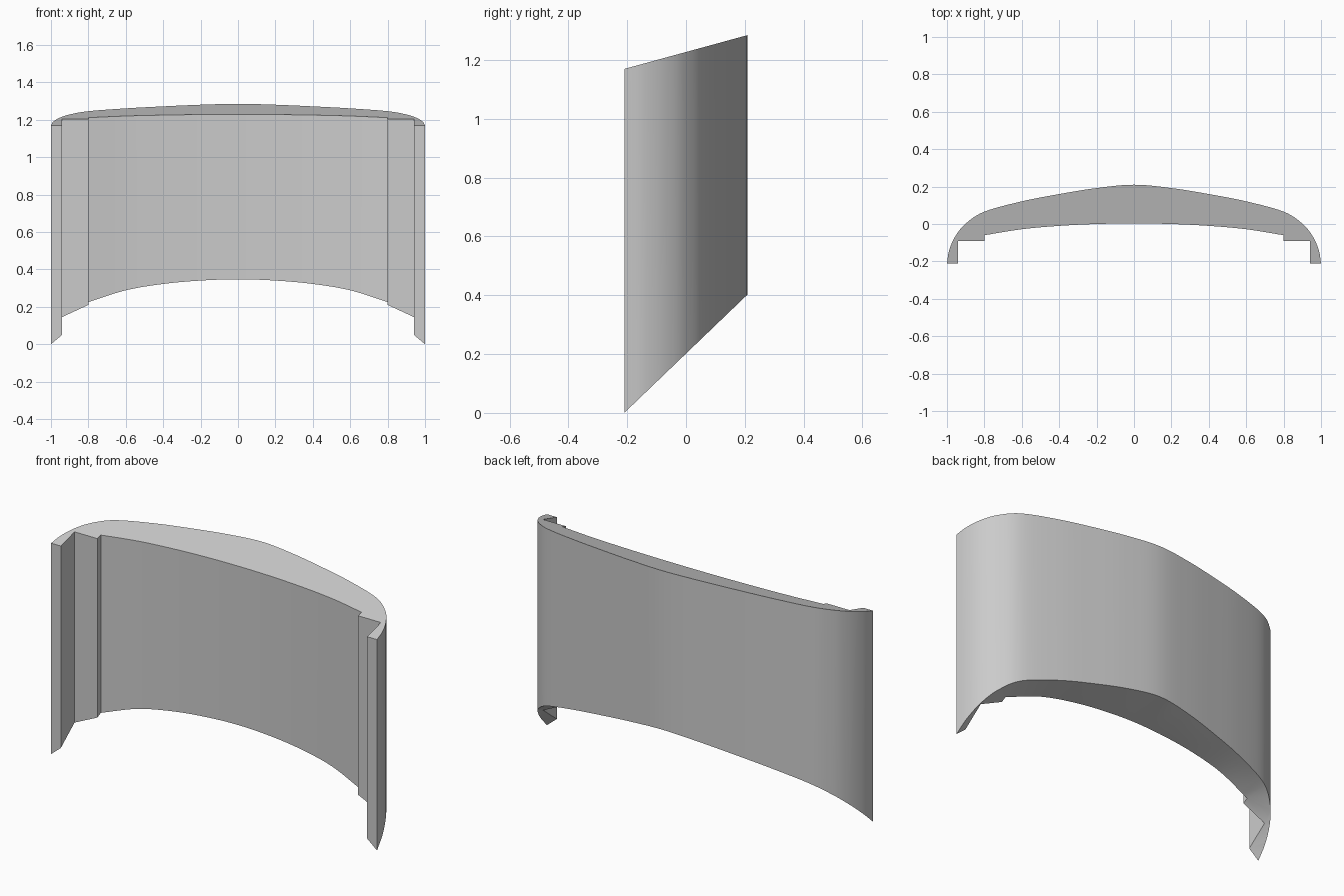
import bpy
import bmesh
from mathutils import Vector

cube = bpy.data.objects.get("Cube")
if cube:
    bpy.data.objects.remove(cube, do_unlink=True)

# One flat grey for the whole part
grey = bpy.data.materials.new("plain grey")
grey.use_nodes = True
colour = (0.6, 0.6, 0.6, 1)
grey.diffuse_color = colour
grey.node_tree.nodes["Principled BSDF"].inputs["Base Color"].default_value = colour


def mirrored(half):
    """Whole run from +x to -x, given the half that starts at x = 0."""
    return half[::-1] + [Vector((-p.x, p.y, p.z)) for p in half[1:]]


def smooth_run(pts, steps):
    """Catmull-Rom curve through the points."""
    ext = [2 * pts[0] - pts[1]] + pts + [2 * pts[-1] - pts[-2]]
    out = []
    for a, b, c, d in zip(ext, ext[1:], ext[2:], ext[3:]):
        for i in range(steps):
            t = i / steps
            out.append(0.5 * (2 * b + (c - a) * t + (2 * a - 5 * b + 4 * c - d) * t ** 2
                              + (3 * b - a - 3 * c + d) * t ** 3))
    return out + [pts[-1]]


def top_height(y):
    return 1.17 + 0.274 * (y + 0.21)


# Outer wall: plan curve, lower edge rises toward the back
outer_plan = [(0, 0.21), (0.2, 0.192), (0.4, 0.16), (0.6, 0.121), (0.8, 0.066),
              (0.9, 0.002), (0.955, -0.065), (0.988, -0.14), (1, -0.21)]
outer = smooth_run(mirrored([Vector((x, y, 0.96 * (y + 0.21))) for x, y in outer_plan]), 6)

# Inner wall: shallow arc, each point carries its lower edge height
inner_half = [Vector(p) for p in ((0, 0.003, 0.347), (0.2, 0, 0.34), (0.4, -0.01, 0.322),
                                  (0.6, -0.028, 0.288), (0.8, -0.06, 0.225))]
inner = smooth_run(mirrored(inner_half), 6)

# Stepped rebate and end lip on each side
steps = [Vector(p) for p in ((0.8, -0.09, 0.21), (0.94, -0.09, 0.145), (0.94, -0.21, 0.05))]
left_steps = steps[::-1]
right_steps = [Vector((-p.x, p.y, p.z)) for p in steps]
outline = outer + (left_steps + inner + right_steps)[::-1]

# Walls, sloping top and curved underside
bm = bmesh.new()
low = [bm.verts.new(p) for p in outline]
high = [bm.verts.new((p.x, p.y, top_height(p.y))) for p in outline]
n = len(outline)
for i in range(n):
    j = (i + 1) % n
    bm.faces.new((low[i], low[j], high[j], high[i]))
caps = [bm.faces.new(high), bm.faces.new(low[::-1])]
bmesh.ops.triangulate(bm, faces=caps)
bmesh.ops.recalc_face_normals(bm, faces=bm.faces[:])

mesh = bpy.data.meshes.new("curved_panel")
bm.to_mesh(mesh)
bm.free()
mesh.materials.append(grey)
panel = bpy.data.objects.new("curved_panel", mesh)
bpy.context.collection.objects.link(panel)

for o in bpy.context.selected_objects:
    o.select_set(False)
panel.select_set(True)
bpy.context.view_layer.objects.active = panel
bpy.ops.object.shade_smooth_by_angle(angle=0.5)
